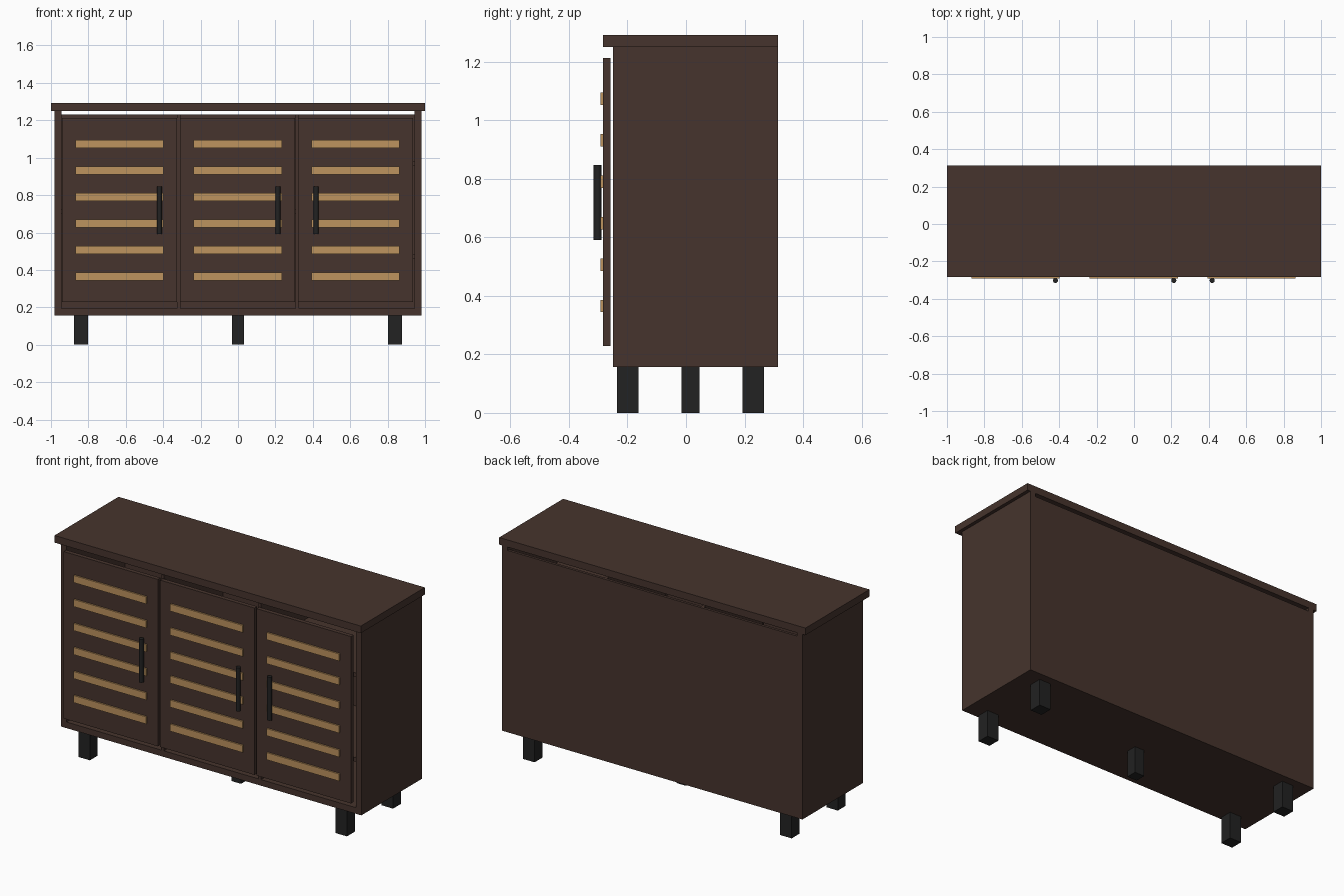
import bpy
import math

default = bpy.data.objects.get("Cube")
if default:
    bpy.data.objects.remove(default, do_unlink=True)


def material(name, rgb):
    m = bpy.data.materials.new(name)
    m.use_nodes = True
    m.diffuse_color = (*rgb, 1)
    bsdf = next(n for n in m.node_tree.nodes if n.type == 'BSDF_PRINCIPLED')
    bsdf.inputs["Base Color"].default_value = (*rgb, 1)
    return m


wood = material("dark_walnut", (0.061, 0.034, 0.026))
cane = material("light_oak", (0.508, 0.292, 0.114))
black = material("black_metal", (0.016, 0.016, 0.016))


def box(name, x, y, z, mat):
    """Box from (min, max) spans along each axis."""
    spans = (x, y, z)
    bpy.ops.mesh.primitive_cube_add(size=1, location=[(a + b) / 2 for a, b in spans])
    o = bpy.context.object
    o.name = name
    o.scale = [b - a for a, b in spans]
    bpy.ops.object.transform_apply(location=False, rotation=False, scale=True)
    o.data.materials.append(mat)
    return o


FRONT, BACK = -0.25, 0.314
BASE, SIDE_IN = 0.157, 0.945
DOOR_Y = (-0.283, -0.258)

# Carcass: the back and dividers stop short of the top, leaving a slot
box("top_board", (-1, 1), (DOOR_Y[0], BACK), (1.25, 1.292), wood)
for side, s in (("right", -1), ("left", 1)):
    box(side + "_side_panel", sorted((s * SIDE_IN, s * 0.98)), (FRONT, BACK), (BASE, 1.25), wood)
box("bottom_board", (-SIDE_IN, SIDE_IN), (FRONT, BACK), (BASE, 0.193), wood)
box("back_panel", (-SIDE_IN, SIDE_IN), (0.298, BACK), (0.193, 1.23), wood)
for side, s in (("right", -1), ("left", 1)):
    box(side + "_divider", (s * 0.317 - 0.009, s * 0.317 + 0.009), (FRONT, 0.298), (0.193, 1.23), wood)

# Inner shelves
for bay, x, heights in (("right", (-SIDE_IN, -0.326), (0.71,)),
                        ("middle", (-0.308, 0.308), (0.71,)),
                        ("left", (0.326, SIDE_IN), (0.47, 0.97))):
    for h in heights:
        box(bay + "_shelf", x, (-0.24, 0.298), (h - 0.012, h + 0.012), wood)

# Doors with slats and a bar handle each
for bay, cx, handle_x in (("right", -0.633, -0.42), ("middle", -0.002, 0.213), ("left", 0.628, 0.418)):
    box(bay + "_door", (cx - 0.308, cx + 0.308), DOOR_Y, (0.228, 1.213), wood)
    for i in range(6):
        z = 0.365 + i * 0.1417
        box(bay + "_slat", (cx - 0.236, cx + 0.236), (-0.292, -0.28), (z - 0.021, z + 0.021), cane)
    bpy.ops.mesh.primitive_cylinder_add(vertices=24, radius=0.0133, depth=0.256,
                                        location=(handle_x, -0.302, 0.719))
    handle = bpy.context.object
    handle.name = bay + "_handle"
    handle.data.materials.append(black)
    bpy.ops.object.shade_smooth_by_angle(angle=math.radians(40))

# Legs: four corners and one in the centre
for side, s in (("right", -1), ("left", 1)):
    for end, y in (("front", (-0.236, -0.163)), ("back", (0.193, 0.267))):
        box(end + "_" + side + "_leg", sorted((s * 0.802, s * 0.877)), y, (0, BASE), black)
box("centre_leg", (-0.032, 0.031), (-0.016, 0.046), (0, BASE), black)
